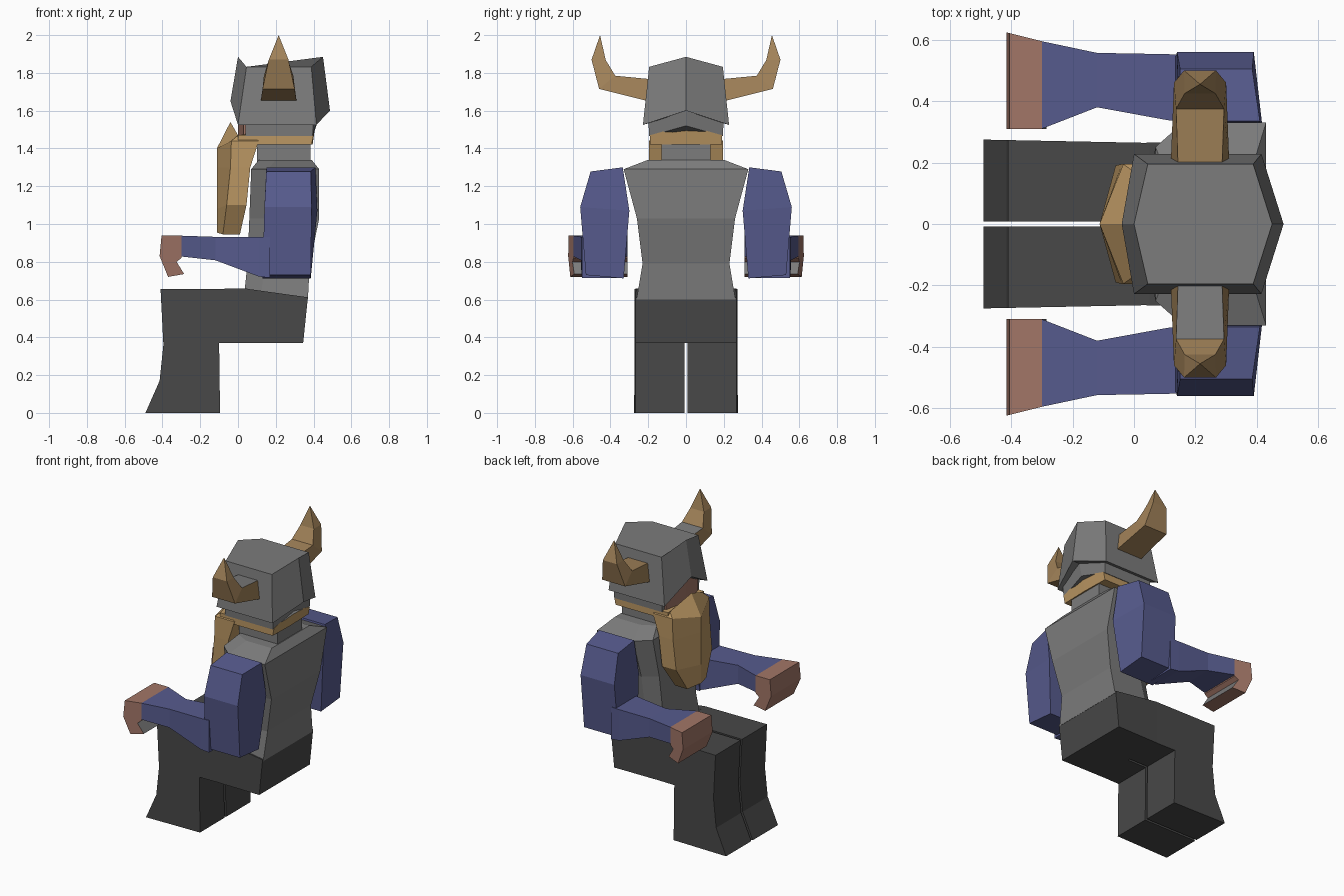
import bpy, bmesh
from mathutils import Vector

if "Cube" in bpy.data.objects:
    bpy.data.objects.remove(bpy.data.objects["Cube"])


def material(name, rgb):
    m = bpy.data.materials.new(name)
    m.diffuse_color = (*rgb, 1)
    m.use_nodes = True
    m.node_tree.nodes["Principled BSDF"].inputs["Base Color"].default_value = m.diffuse_color
    return m


GREY = material("iron grey", (0.2, 0.2, 0.2))
DARK = material("charcoal", (0.065, 0.065, 0.065))
BLUE = material("sleeve blue", (0.095, 0.105, 0.27))
HORN = material("horn brown", (0.36, 0.225, 0.1))
TAN = material("beard tan", (0.5, 0.31, 0.125))
SKIN = material("skin", (0.36, 0.18, 0.135))


def loft(name, rings, mats, side=1, rule=None):
    """Skin a list of equal rings, cap both ends; side=-1 mirrors in y."""
    bm = bmesh.new()
    rows = [[bm.verts.new((x, y * side, z)) for x, y, z in r] for r in rings]
    n = len(rows[0])
    for a, b in zip(rows, rows[1:]):
        for i in range(n):
            j = (i + 1) % n
            bm.faces.new((a[i], a[j], b[j], b[i]))
    bm.faces.new(rows[0][::-1])
    bm.faces.new(rows[-1])
    bmesh.ops.remove_doubles(bm, verts=bm.verts, dist=0.0005)
    bmesh.ops.recalc_face_normals(bm, faces=bm.faces)
    if rule:
        for f in bm.faces:
            f.material_index = rule(f)
    me = bpy.data.meshes.new(name)
    bm.to_mesh(me)
    bm.free()
    for m in mats:
        me.materials.append(m)
    ob = bpy.data.objects.new(name, me)
    bpy.context.collection.objects.link(ob)
    return ob


def box_ring_x(x, y0, y1, z0, z1):
    return [(x, y0, z0), (x, y1, z0), (x, y1, z1), (x, y0, z1)]


def hexagon(front, side_front, side_back, back, w, z_side, z_front, z_back):
    """Ring with a centre point at front and back, and straight sides."""
    return [(front, 0, z_front), (side_front, -w, z_side), (side_back, -w, z_side),
            (back, 0, z_back), (side_back, w, z_side), (side_front, w, z_side)]


# Torso: rings going up, with chamfered chest corners
def torso_ring(z, f, b, w):
    c = w * 0.76
    return [(f, -c, z), (f + 0.09, -w, z), (b, -w, z),
            (b, w, z), (f + 0.09, w, z), (f, c, z)]


loft("torso", [torso_ring(0.60, 0.03, 0.37, 0.262), torso_ring(0.79, 0.05, 0.38, 0.23),
               torso_ring(1.03, 0.06, 0.43, 0.26), torso_ring(1.29, 0.07, 0.43, 0.33),
               torso_ring(1.34, 0.11, 0.39, 0.20)], [GREY])
loft("neck", [box_ring_x(0.10, -0.13, 0.13, 1.32, 1.44),
              box_ring_x(0.385, -0.13, 0.13, 1.32, 1.44)], [GREY])

# Pelvis joins the two thighs
loft("pelvis", [box_ring_x(0.04, -0.265, 0.265, 0.37, 0.658),
                box_ring_x(0.345, -0.268, 0.268, 0.37, 0.612),
                ], [DARK]).data.vertices[6].co.x = 0.37
bpy.data.objects["pelvis"].data.vertices[7].co.x = 0.37

# Legs: bent side profile given a width
LEG = [(-0.41, 0.655), (0.05, 0.658), (0.05, 0.37), (-0.10, 0.37),
       (-0.095, 0), (-0.49, 0), (-0.415, 0.17), (-0.395, 0.36)]
for s, tag in ((1, "left"), (-1, "right")):
    loft(tag + "_leg", [[(x, 0.008, z) for x, z in LEG],
                        [(x, 0.265 - 0.02 * x, z) for x, z in LEG]], [DARK], s)

# Lower head, arched under the helmet at the back
loft("jaw_band", [hexagon(-0.02, 0.0, 0.39, 0.395, 0.19, 1.42, 1.42, 1.42),
                  hexagon(-0.02, 0.0, 0.40, 0.41, 0.19, 1.47, 1.50, 1.525)], [TAN])
loft("face", [hexagon(0.0, 0.03, 0.30, 0.33, 0.17, 1.47, 1.47, 1.47),
              hexagon(0.0, 0.03, 0.30, 0.33, 0.17, 1.62, 1.65, 1.62)], [SKIN])
loft("helmet_skirt", [hexagon(0.03, 0.04, 0.395, 0.415, 0.195, 1.465, 1.50, 1.52),
                      hexagon(0.03, 0.04, 0.40, 0.44, 0.20, 1.56, 1.62, 1.63)], [GREY])

# Helmet shell: flared rim, flat side panels, ridged crown
loft("helmet", [hexagon(0.04, 0.05, 0.38, 0.43, 0.19, 1.535, 1.63, 1.60),
                hexagon(-0.04, 0.0, 0.415, 0.487, 0.228, 1.525, 1.65, 1.60),
                hexagon(0.0, 0.045, 0.388, 0.45, 0.195, 1.832, 1.885, 1.885)], [GREY])

# Beard: keeled front, tapering at the tip


def beard_ring(z, keel, side, back, w, dz=0.0):
    return [(keel, 0, z), (side, -w, z + dz), (back, -w, z + dz),
            (back, w, z + dz), (side, w, z + dz)]


loft("beard", [beard_ring(0.955, -0.112, -0.08, 0.01, 0.10, -0.01),
               beard_ring(1.08, -0.112, -0.06, 0.045, 0.19, 0.02),
               beard_ring(1.30, -0.112, -0.04, 0.065, 0.195),
               beard_ring(1.40, -0.112, -0.035, 0.11, 0.195, 0.04),
               beard_ring(1.54, -0.04, 0.0, 0.05, 0.17, -0.07)], [TAN])


# Horns: go outwards, then bend up to a point
def horn_ring(lo, hi, w_lo, w_hi):
    c = 0.215
    return [(c - w_lo, *lo), (c + w_lo, *lo), (c + w_hi, *hi), (c - w_hi, *hi)]


HORN_RINGS = [horn_ring((0.20, 1.65), (0.20, 1.768), 0.095, 0.072),
              horn_ring((0.46, 1.715), (0.375, 1.785), 0.085, 0.078),
              horn_ring((0.50, 1.87), (0.425, 1.868), 0.052, 0.05),
              horn_ring((0.455, 2.0), (0.455, 2.0), 0, 0)]


def horn_patch(f):  # bare metal on the upper root of one horn
    return int(f.normal.z > 0.8 and f.calc_center_median().z < 1.8)


loft("left_horn", HORN_RINGS, [HORN])
loft("right_horn", HORN_RINGS, [HORN, GREY], -1, horn_patch)

# Arms: upper arm, forearm and gripping hand on each side


def upper_ring(yi, yo, zi, zo, xf, bi, bo):
    return [(xf, yi, zi), (bi, yi, zi), (bo, yo, zo), (xf, yo, zo)]


UPPER = [upper_ring(0.33, 0.53, 0.712, 0.73, 0.13, 0.385, 0.385),
         upper_ring(0.30, 0.56, 1.07, 1.09, 0.14, 0.42, 0.39),
         upper_ring(0.335, 0.505, 1.30, 1.278, 0.15, 0.41, 0.385)]
FOREARM = [box_ring_x(0.17, 0.332, 0.55, 0.715, 0.93),
           box_ring_x(0.11, 0.338, 0.553, 0.722, 0.93),
           box_ring_x(-0.12, 0.38, 0.557, 0.808, 0.932),
           box_ring_x(-0.30, 0.31, 0.595, 0.828, 0.938)]
# Hand profile in x-z: palm block with fingers curled down
HAND = [(-0.30, 0.938), (-0.30, 0.82), (-0.325, 0.80), (-0.285, 0.735),
        (-0.37, 0.72), (-0.415, 0.83), (-0.405, 0.938)]


def palm(f):
    c = f.calc_center_median()
    return int(f.normal.x > 0.5 and c.z < 0.81)


for s, tag in ((1, "left"), (-1, "right")):
    loft(tag + "_upper_arm", UPPER, [BLUE], s)
    loft(tag + "_forearm", FOREARM, [BLUE], s)
    loft(tag + "_hand", [[(x, 0.31, z) for x, z in HAND],
                         [(x, 0.52 - 0.25 * x, z) for x, z in HAND]],
         [SKIN, GREY], s, palm)
